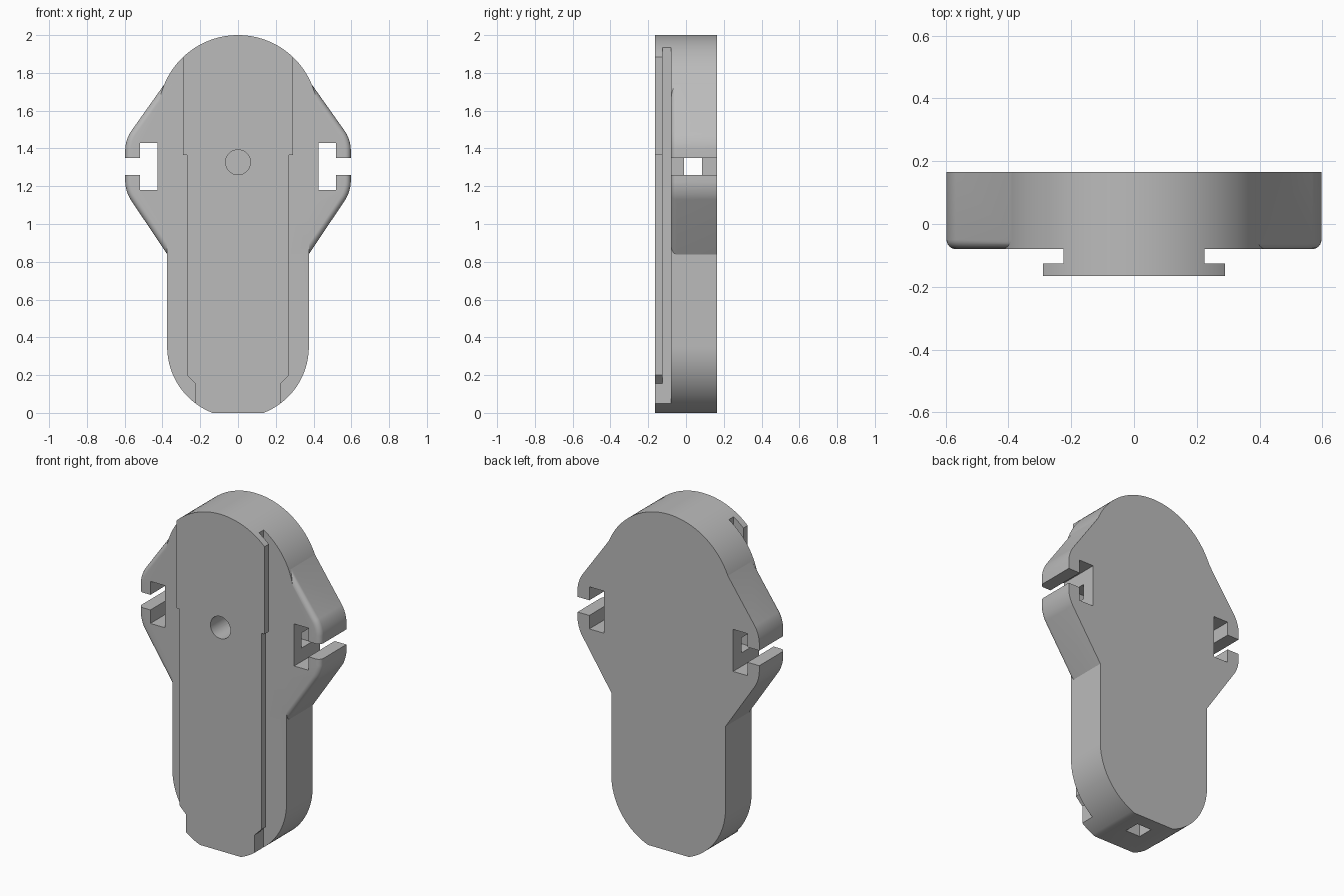
import bpy, bmesh, math

if "Cube" in bpy.data.objects:
    bpy.data.objects.remove(bpy.data.objects["Cube"], do_unlink=True)

grey = bpy.data.materials.new("plain grey")
grey.use_nodes = True
grey.diffuse_color = (0.5, 0.5, 0.5, 1)
grey.node_tree.nodes["Principled BSDF"].inputs["Base Color"].default_value = (0.5, 0.5, 0.5, 1)

BACK, PLATE, FLANGE, FRONT = 0.165, -0.08, -0.125, -0.165


def prism(name, points, y0, y1, corner=0, rim=0):
    """Extrude an (x, z) outline from y0 (front) to y1; optionally round corners and front rim."""
    bm = bmesh.new()
    face = bm.faces.new([bm.verts.new((x, y0, z)) for x, z in points])
    moved = bmesh.ops.extrude_face_region(bm, geom=[face])["geom"]
    bmesh.ops.translate(bm, vec=(0, y1 - y0, 0),
                        verts=[v for v in moved if isinstance(v, bmesh.types.BMVert)])
    bmesh.ops.recalc_face_normals(bm, faces=bm.faces)
    if corner:
        # only the four outermost corners are rounded
        outer = max(abs(v.co.x) for v in bm.verts) - 1e-4
        edges = [e for e in bm.edges if abs(e.verts[0].co.y - e.verts[1].co.y) > 0.01
                 and abs(e.verts[0].co.x) > outer]
        bmesh.ops.bevel(bm, geom=edges, offset=corner, segments=6, profile=0.5, affect='EDGES')
    if rim:
        edges = [e for e in bm.edges if all(abs(v.co.y - y0) < 1e-5 for v in e.verts)]
        bmesh.ops.bevel(bm, geom=edges, offset=rim, segments=6, profile=0.5, affect='EDGES')
    mesh = bpy.data.meshes.new(name)
    bm.to_mesh(mesh)
    bm.free()
    mesh.materials.append(grey)
    obj = bpy.data.objects.new(name, mesh)
    bpy.context.collection.objects.link(obj)
    return obj


def box(name, x0, x1, y0, y1, z0, z1):
    return prism(name, [(x0, z0), (x1, z0), (x1, z1), (x0, z1)], y0, y1)


def combine(target, tool, operation):
    """Apply a boolean and remove the tool."""
    mod = target.modifiers.new(operation.title(), 'BOOLEAN')
    mod.operation, mod.object, mod.solver = operation, tool, 'EXACT'
    bpy.context.view_layer.objects.active = target
    bpy.ops.object.modifier_apply(modifier=mod.name)
    bpy.data.objects.remove(tool, do_unlink=True)


def mirrored(half):
    """Close a right-hand outline, listed bottom to top, with its mirror image."""
    return half + [(-x, z) for x, z in reversed(half) if x > 1e-6]


def arc(r, cz, a0, a1, n):
    return [(r * math.cos(math.radians(a0 + (a1 - a0) * i / n)),
             cz + r * math.sin(math.radians(a0 + (a1 - a0) * i / n))) for i in range(n + 1)]


# Long body with a domed top and a flattened round bottom
flat = -math.degrees(math.asin(0.35 / 0.375))
dome = arc(0.4225, 1.5775, 0, 90, 32)
dome[-1] = (0, 2.0)
half = arc(0.375, 0.35, flat, 0, 24) + [(0.375, 1.35)] + dome
body = prism("holder_body", mirrored(half), FRONT, BACK)

# Undercut rail on the front: flange with stepped width on a narrower neck
for s in (1, -1):
    combine(body, box("neck_cutter", *sorted((0.225 * s, 0.8 * s)), FLANGE, PLATE, -0.2, 2.2), 'DIFFERENCE')
    edge = [(0.225, -0.2), (0.225, 0.155), (0.27, 0.2), (0.27, 1.365),
            (0.29, 1.365), (0.29, 2.2), (0.8, 2.2), (0.8, -0.2)]
    combine(body, prism("flange_cutter", [(x * s, z) for x, z in edge], -0.3, -0.11), 'DIFFERENCE')

# Side wings with softened front rim
wing_half = [(0.34, 0.787), (0.597, 1.172), (0.597, 1.447), (0.36, 1.782)]
wings = prism("side_wings", mirrored(wing_half), PLATE, BACK, corner=0.05, rim=0.03)
combine(body, wings, 'UNION')

# T-shaped slots through both wings
for s in (1, -1):
    slot = [(0.425, 1.18), (0.52, 1.18), (0.52, 1.26), (0.8, 1.26),
            (0.8, 1.35), (0.52, 1.35), (0.52, 1.43), (0.425, 1.43)]
    combine(body, prism("slot_cutter", [(x * s, z) for x, z in slot], -0.3, 0.3), 'DIFFERENCE')

# Cross tunnel, cable channel from the bottom, and round front hole
combine(body, box("tunnel_cutter", -0.47, 0.47, -0.01, 0.085, 1.26, 1.35), 'DIFFERENCE')
combine(body, box("channel_cutter", -0.048, 0.048, -0.01, 0.085, -0.1, 1.3), 'DIFFERENCE')
combine(body, prism("hole_cutter", arc(0.066, 1.327, 0, 348.75, 31), -0.3, 0.1), 'DIFFERENCE')

# Smooth shading with crisp edges
bpy.ops.object.select_all(action='DESELECT')
body.select_set(True)
bpy.context.view_layer.objects.active = body
bpy.ops.object.shade_smooth_by_angle(angle=math.radians(25))
